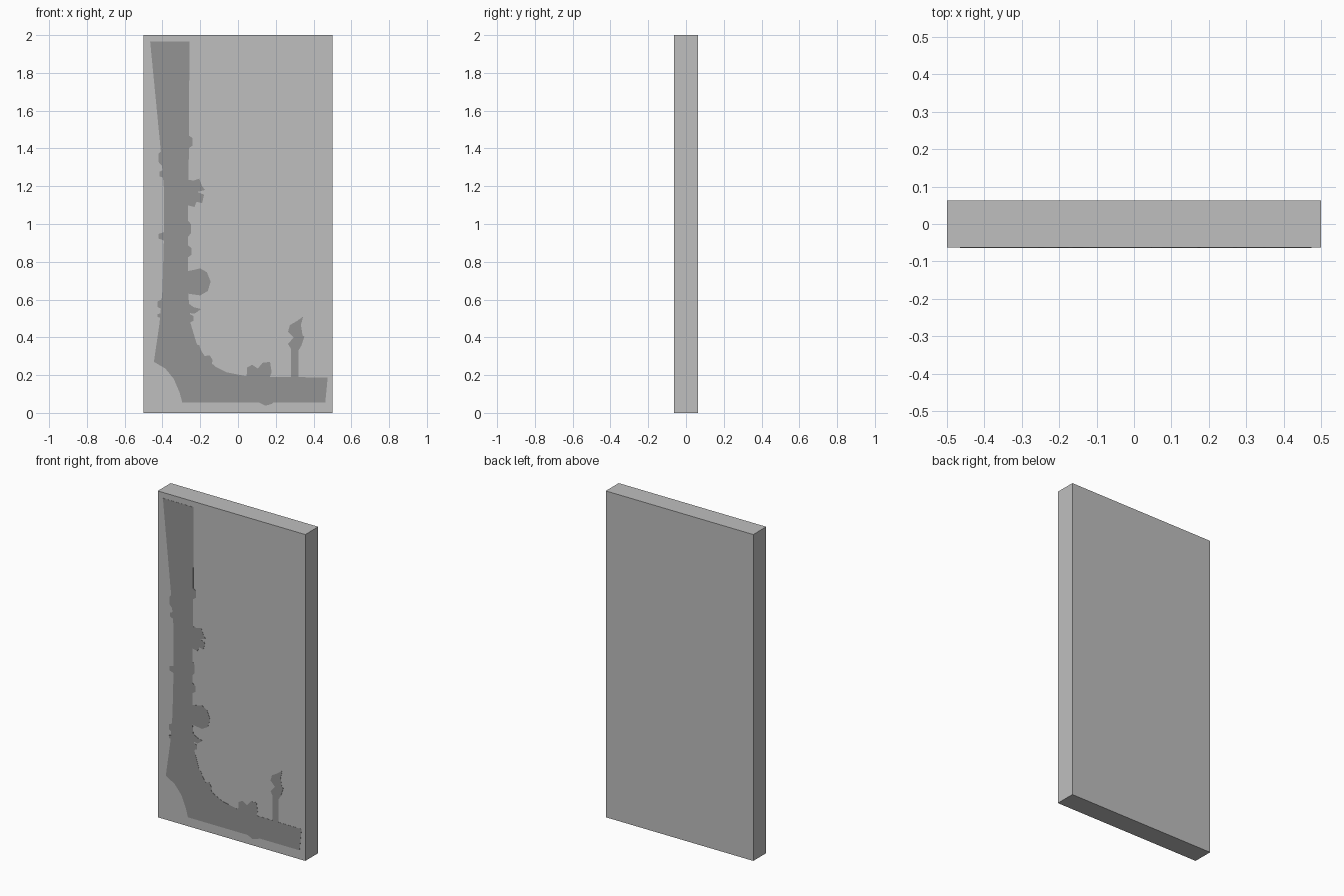
import bpy, bmesh

FRONT = -0.0625


def material(name, v):
    m = bpy.data.materials.new(name)
    m.diffuse_color = (v, v, v, 1)
    return m


panel_grey = material("light_grey", 0.52)
relief_grey = material("dark_grey", 0.295)


def finish(name, bm, mat):
    bmesh.ops.recalc_face_normals(bm, faces=bm.faces)
    me = bpy.data.meshes.new(name)
    bm.to_mesh(me)
    bm.free()
    me.materials.append(mat)
    ob = bpy.data.objects.new(name, me)
    bpy.context.collection.objects.link(ob)
    return ob


def plate(name, pts):
    """Thin painted plate on the front face, from an x/z outline."""
    bm = bmesh.new()
    f = bm.faces.new([bm.verts.new((x, FRONT + 0.001, z)) for x, z in pts])
    new = bmesh.ops.extrude_face_region(bm, geom=[f])["geom"]
    bmesh.ops.translate(bm, vec=(0, -0.002, 0),
                        verts=[g for g in new if isinstance(g, bmesh.types.BMVert)])
    bmesh.ops.triangulate(bm, faces=[f for f in bm.faces if len(f.verts) > 4])
    return finish(name, bm, relief_grey)


# Slab
bm = bmesh.new()
bmesh.ops.create_cube(bm, size=1)
for v in bm.verts:
    v.co = (v.co.x, v.co.y * 0.125, v.co.z * 2 + 1)
finish("door_panel", bm, panel_grey)

# Trunk sweeping into the foot
plate("trunk", [
    (-0.465, 1.965), (-0.257, 1.965), (-0.26, 1.4), (-0.265, 1.0), (-0.265, 0.65),
    (-0.25, 0.47), (-0.22, 0.37), (-0.17, 0.29), (-0.12, 0.245), (-0.06, 0.215),
    (0.04, 0.195), (0.13, 0.19), (0.475, 0.188), (0.462, 0.055), (-0.295, 0.055),
    (-0.31, 0.11), (-0.34, 0.18), (-0.385, 0.235), (-0.445, 0.27), (-0.415, 0.48),
    (-0.4, 0.65), (-0.393, 0.9), (-0.393, 1.2), (-0.41, 1.4)])

# Leaves along the trunk
plate("upper_leaf", [
    (-0.27, 1.235), (-0.235, 1.23), (-0.205, 1.24), (-0.19, 1.2), (-0.175, 1.18),
    (-0.215, 1.17), (-0.18, 1.155), (-0.19, 1.11), (-0.22, 1.118), (-0.23, 1.09),
    (-0.27, 1.1)])
plate("round_leaf", [
    (-0.27, 0.75), (-0.235, 0.757), (-0.2, 0.765), (-0.165, 0.745), (-0.145, 0.695),
    (-0.16, 0.645), (-0.2, 0.622), (-0.27, 0.632)])
plate("lower_leaf", [
    (-0.27, 0.585), (-0.235, 0.56), (-0.195, 0.55), (-0.23, 0.525), (-0.27, 0.53)])
plate("bend_leaf", [
    (-0.24, 0.36), (-0.205, 0.36), (-0.185, 0.3), (-0.15, 0.305), (-0.135, 0.28),
    (-0.14, 0.24), (-0.2, 0.25)])
plate("foot_bush", [
    (0.045, 0.18), (0.048, 0.24), (0.075, 0.255), (0.105, 0.235), (0.13, 0.265),
    (0.17, 0.27), (0.178, 0.215), (0.165, 0.18)])
plate("foot_drip", [(0.1, 0.06), (0.19, 0.06), (0.18, 0.048), (0.145, 0.038)])

# Flower standing on the foot
plate("flower", [
    (0.28, 0.18), (0.28, 0.34), (0.265, 0.365), (0.295, 0.4), (0.265, 0.43),
    (0.275, 0.465), (0.31, 0.485), (0.345, 0.51), (0.333, 0.465), (0.342, 0.41),
    (0.352, 0.405), (0.335, 0.355), (0.32, 0.33), (0.32, 0.18)])

# Small bark bumps: edge x, tip x, middle z, half height
for i, (x, tip, z, h) in enumerate([
        (-0.27, -0.24, 1.435, 0.04), (-0.27, -0.25, 0.975, 0.05),
        (-0.27, -0.245, 0.855, 0.035), (-0.26, -0.235, 0.5, 0.025),
        (-0.4, -0.42, 1.35, 0.045), (-0.385, -0.415, 1.265, 0.025),
        (-0.385, -0.42, 0.935, 0.025), (-0.395, -0.425, 0.575, 0.03),
        (-0.4, -0.425, 0.515, 0.015)]):
    plate(f"bark_bump_{i + 1}", [(x, z - h), (tip, z - h * 0.5), (tip, z + h * 0.5), (x, z + h)])
